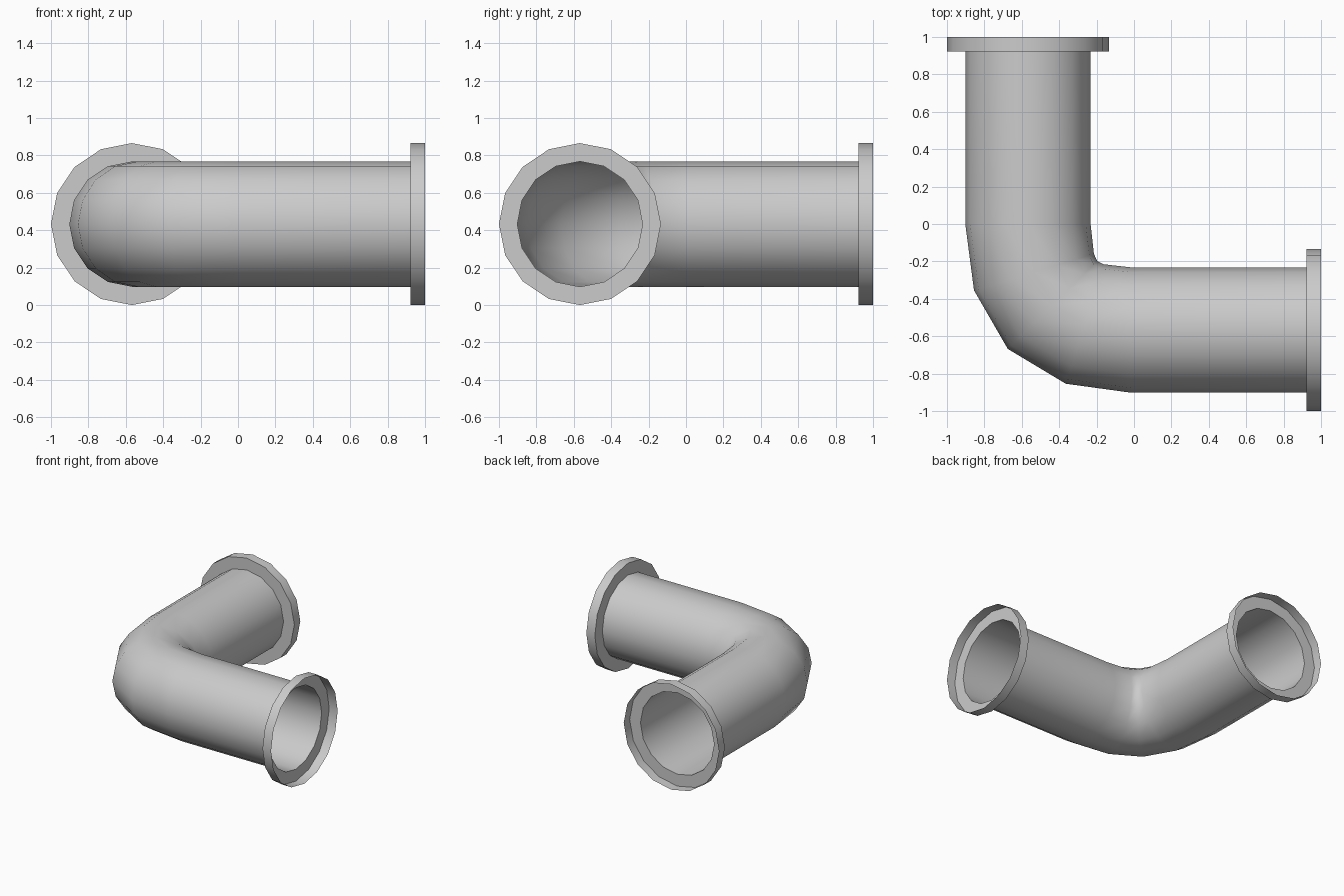
import bpy, bmesh, math
from mathutils import Vector
from mathutils.geometry import interpolate_bezier

if "Cube" in bpy.data.objects:
    bpy.data.objects.remove(bpy.data.objects["Cube"])

SIDES = 16
AXIS = 0.567        # offset of both pipe legs from the centre
HEIGHT = 0.433      # height of the pipe's centre line
PIPE_R, FLANGE_R = 0.335, 0.433
FLANGE_START = 0.923

metal = bpy.data.materials.new("light grey metal")
metal.use_nodes = True
grey = (0.6, 0.6, 0.6, 1)
metal.diffuse_color = grey
metal.node_tree.nodes["Principled BSDF"].inputs["Base Color"].default_value = grey


def tube(name, rings):
    """Open tube through rings given as (centre, direction, radius)."""
    bm = bmesh.new()
    loops = []
    for centre, direction, radius in rings:
        side = direction.cross(Vector((0, 0, 1))).normalized()
        loop = []
        for i in range(SIDES):
            a = 2 * math.pi * i / SIDES
            offset = side * math.cos(a) + Vector((0, 0, math.sin(a)))
            loop.append(bm.verts.new(centre + offset * radius))
        loops.append(loop)
    for a, b in zip(loops, loops[1:]):
        for i in range(SIDES):
            j = (i + 1) % SIDES
            bm.faces.new((a[i], a[j], b[j], b[i]))
    bmesh.ops.recalc_face_normals(bm, faces=bm.faces)
    mesh = bpy.data.meshes.new(name)
    bm.to_mesh(mesh)
    bm.free()
    mesh.materials.append(metal)
    obj = bpy.data.objects.new(name, mesh)
    bpy.context.collection.objects.link(obj)
    bpy.ops.object.select_all(action='DESELECT')
    obj.select_set(True)
    bpy.context.view_layer.objects.active = obj
    bpy.ops.object.shade_smooth_by_angle(angle=math.radians(40))
    return obj


def at(x, y):
    return Vector((x, y, HEIGHT))


# Elbow pipe: two straight legs joined by a curved bend
back, left = Vector((0, 1, 0)), Vector((1, 0, 0))
bend = interpolate_bezier(at(-AXIS, 0), at(-AXIS, -0.4),
                          at(-0.4, -AXIS), at(-0.015, -AXIS), 5)
rings = [(at(-AXIS, FLANGE_START), -back, PIPE_R)]
for i, point in enumerate(bend):
    if i == 0:
        direction = -back
    elif i == len(bend) - 1:
        direction = left
    else:
        direction = (bend[i + 1] - bend[i - 1]).normalized()
    rings.append((point, direction, PIPE_R))
rings.append((at(FLANGE_START, -AXIS), left, PIPE_R))
tube("elbow_pipe", rings)

# Flanges: a collar plate around the pipe with an open rim
for name, base, direction in (("back_flange", at(-AXIS, 0), back),
                              ("left_flange", at(0, -AXIS), left)):
    inner = base + direction * FLANGE_START
    tube(name, [(inner, direction, PIPE_R),
                (inner, direction, FLANGE_R),
                (base + direction, direction, FLANGE_R)])
